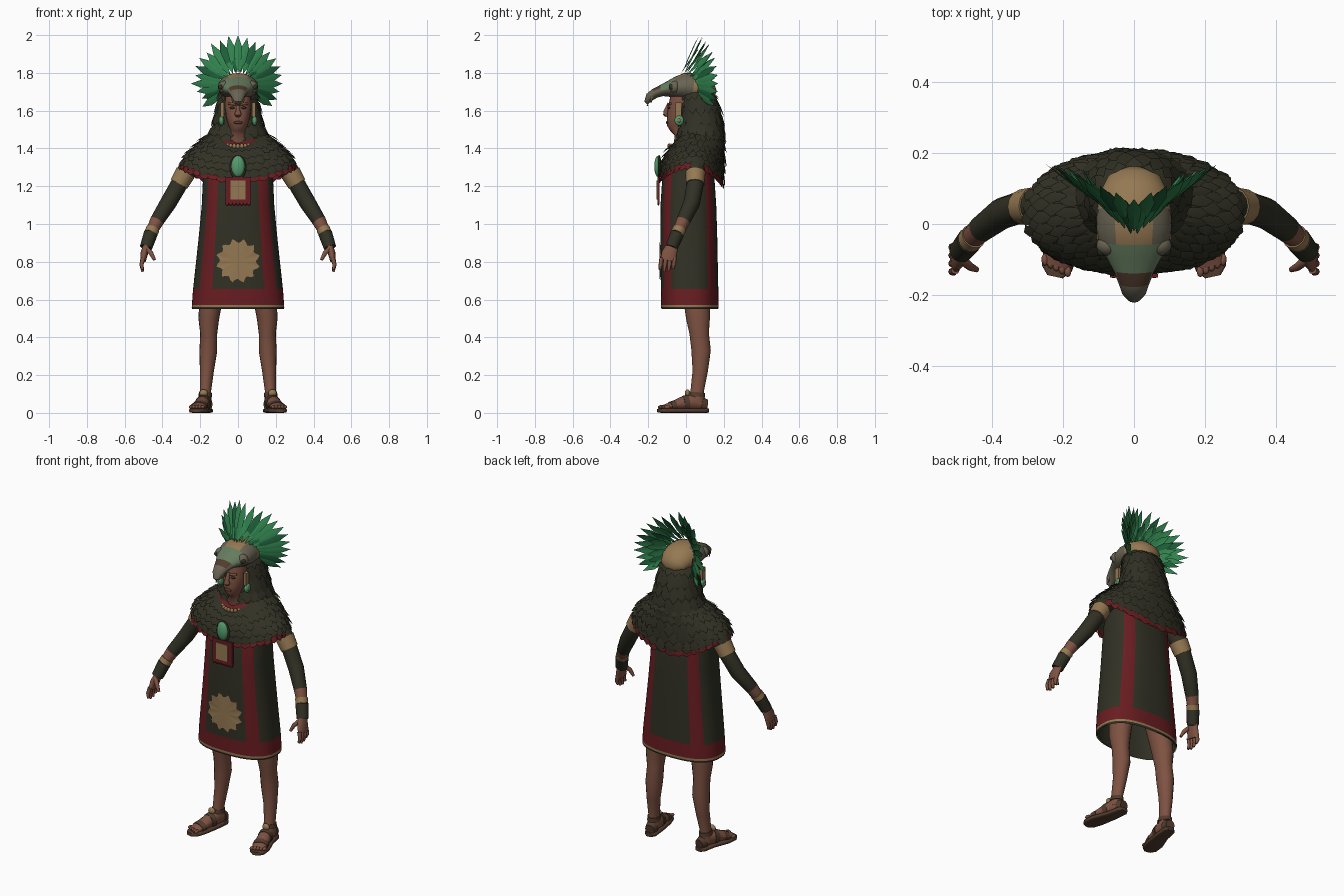
import bpy, bmesh, math, random
from mathutils import Vector, Matrix

random.seed(4)
if "Cube" in bpy.data.objects:
    bpy.data.objects.remove(bpy.data.objects["Cube"])

COLOURS = {
    "dark_cloth": (.030, .030, .018), "red_cloth": (.14, .012, .015), "skin": (.21, .085, .055),
    "tan_gold": (.30, .19, .085), "feather_green": (.03, .22, .075), "deep_green": (.012, .11, .04),
    "jade": (.09, .33, .15), "bone_grey": (.14, .125, .085), "mossy_bone": (.13, .20, .115),
    "leather": (.085, .045, .027)}
NAMES = list(COLOURS)
DARK, RED, SKIN, TAN, GREEN, DEEP, JADE, BONE, MOSS, LEATHER = range(10)
MATS = []
for mat_name, rgb in COLOURS.items():
    m = bpy.data.materials.new(mat_name)
    m.use_nodes = True
    m.diffuse_color = (*rgb, 1)
    m.node_tree.nodes["Principled BSDF"].inputs["Base Color"].default_value = (*rgb, 1)
    MATS.append(m)


def finish(name, bm, angle=50, fix=True):
    """Turn a bmesh into an object, keeping only the materials it uses."""
    if fix:
        bmesh.ops.recalc_face_normals(bm, faces=bm.faces)
    used = sorted({f.material_index for f in bm.faces})
    for f in bm.faces:
        f.material_index = used.index(f.material_index)
    me = bpy.data.meshes.new(name)
    bm.to_mesh(me)
    bm.free()
    for i in used:
        me.materials.append(MATS[i])
    me.shade_smooth()
    me.set_sharp_from_angle(angle=math.radians(angle))
    ob = bpy.data.objects.new(name, me)
    bpy.context.collection.objects.link(ob)


def power(v, p):
    return math.copysign(abs(v) ** (2 / p), v)


def section(rx, yf, yb, zf, zs=None, zb=None, n=32, p=2.2):
    """Horizontal oval whose height may differ at front, side and back."""
    zs, zb = zs or zf, zb or zf
    ring = []
    for j in range(n):
        c, s = math.cos(math.tau * j / n), math.sin(math.tau * j / n)
        z = zs * c * c + (zf if s < 0 else zb) * s * s
        ring.append(Vector((rx * power(c, p), (yf + yb) / 2 + (yb - yf) / 2 * power(s, p), z)))
    return ring


def skin(name, rings, colour, caps=(True, True)):
    """Join rings; colour is an index or a rule (row, column, centre)."""
    bm = bmesh.new()
    rows = [[bm.verts.new(v) for v in r] for r in rings]
    n = len(rows[0])
    for i in range(len(rows) - 1):
        for j in range(n):
            k = (j + 1) % n
            f = bm.faces.new((rows[i][j], rows[i][k], rows[i + 1][k], rows[i + 1][j]))
            f.material_index = colour(i, j, f.calc_center_median()) if callable(colour) else colour
    for row, cap in zip((rows[0], rows[-1]), caps):
        if cap:
            f = bm.faces.new(row)
            f.material_index = colour(0, 0, f.calc_center_median()) if callable(colour) else colour
    finish(name, bm)


def tube(name, pts, colour, side=1, ref=(0, 1, 0), n=14, p=2):
    """Limb through points (x, y, z, width radius, depth radius)."""
    cen = [Vector((q[0] * side, q[1], q[2])) for q in pts]
    rings = []
    for i, q in enumerate(pts):
        t = (cen[min(i + 1, len(cen) - 1)] - cen[max(i - 1, 0)]).normalized()
        a = Vector(ref)
        a = (a - t * a.dot(t)).normalized()
        b = t.cross(a)
        rings.append([cen[i] + a * q[-1] * power(math.sin(w), p) + b * q[3] * power(math.cos(w), p)
                      for w in (math.tau * j / n for j in range(n))])
    skin(name, rings, colour)


def ball(name, loc, size, colour):
    bm = bmesh.new()
    bmesh.ops.create_uvsphere(bm, u_segments=16, v_segments=10, radius=1,
                              matrix=Matrix.Translation(loc) @ Matrix.Diagonal((*size, 1)))
    for f in bm.faces:
        f.material_index = colour
    finish(name, bm)


def box(name, loc, size, colour):
    bm = bmesh.new()
    bmesh.ops.create_cube(bm, size=1, matrix=Matrix.Translation(loc) @ Matrix.Diagonal((*size, 1)))
    for f in bm.faces:
        f.material_index = colour
    finish(name, bm)


def leaf(bm, base, tip, side, up, colour):
    """A ridged feather from base to tip."""
    def at(t, w, h):
        return bm.verts.new(base.lerp(tip, t) + side * w + up * h)
    b, e = at(0, 0, 0), at(1, 0, 0)
    m1, m2 = at(.35, 0, .2), at(.7, 0, .2)
    for s in (-1, 1):
        o1, o2 = at(.35, .8 * s, 0), at(.7, s, 0)
        for vs in ((b, m1, o1), (o1, m1, m2, o2), (o2, m2, e)):
            bm.faces.new(vs if s > 0 else vs[::-1]).material_index = colour


def plumage(name, rings, lift, overlap, colour):
    """Cover neighbouring rings, listed bottom to top, with overlapping leaves."""
    bm = bmesh.new()
    for i in range(1, len(rings)):
        n = len(rings[i])
        for j in range(i % 2, n, 2):
            low, top = rings[i - 1][j], rings[i][j]
            side = (rings[i - 1][(j + 1) % n] - rings[i - 1][j - 1]) * .55
            out = side.cross(top - low).normalized()
            tip = top.lerp(low, overlap * random.uniform(.85, 1.15)) + out * lift * random.uniform(.7, 1.3)
            leaf(bm, top, tip, side, out * lift, colour)
    finish(name, bm, 20, fix=False)


# Tunic with red hem, four red stripes and a dark lining
PROFILE = [(.55, .243, -.13, .17), (.56, .245, -.132, .172), (.572, .244, -.132, .172), (.655, .238, -.133, .171),
           (.8, .222, -.135, .168), (.95, .206, -.136, .165), (1.1, .192, -.135, .16), (1.25, .185, -.125, .15),
           (1.36, .17, -.09, .13)]


def tunic_colour(i, j, c):
    q = math.degrees(math.asin(abs(math.sin(math.radians(j * 5 + 2.5)))))
    if i < 3:
        return (DARK, TAN, RED)[i]
    return RED if 35 < q < 60 else DARK


skin("tunic", [section(rx, f, b, z, n=72, p=2.5) for z, rx, f, b in PROFILE], tunic_colour, (False, True))
skin("tunic_lining", [section(rx - .006, f + .006, b - .006, z + .001, p=2.5) for z, rx, f, b in PROFILE[:6]],
     DARK, (False, True))

# Sun emblem lying on the tunic front
bm = bmesh.new()
centre = bm.verts.new((0, -.141, .805))
rim = []
for k in range(48):
    a, r = math.tau * k / 48, (.095, .108, .118, .1)[k % 4]
    x = r * math.cos(a)
    rim.append(bm.verts.new((x, .017 - .157 * (1 - abs(x / .222) ** 2.5) ** .4, .805 + r * math.sin(a))))
for k in range(48):
    bm.faces.new((centre, rim[k], rim[(k + 1) % 48])).material_index = TAN
finish("sun_emblem", bm)

# Feathered shoulder cape with red scalloped edge
CAPE = [section(*r, n=72) for r in (
    (.295, -.13, .19, 1.225, 1.295, 1.195), (.298, -.132, .195, 1.25, 1.325, 1.23),
    (.285, -.132, .198, 1.285, 1.355, 1.28), (.26, -.128, .2, 1.32, 1.385, 1.34),
    (.225, -.118, .2, 1.355, 1.415, 1.4), (.185, -.1, .195, 1.385, 1.45, 1.45),
    (.13, -.08, .18, 1.41, 1.49, 1.5))]
skin("cape", CAPE, lambda i, j, c: RED if i == 0 else DARK, (False, True))
plumage("cape_feathers", CAPE[1:], .012, 1.5, DARK)
plumage("cape_red_edge", CAPE[:2], .014, 1.25, RED)

# Long hair
HAIR = [section(*r, n=36) for r in (
    (.19, -.06, .2, 1.41), (.155, -.045, .2, 1.47), (.132, -.035, .195, 1.53),
    (.118, -.03, .182, 1.6), (.105, -.03, .16, 1.67), (.08, -.02, .12, 1.72))]
skin("hair", HAIR, DARK)
plumage("hair_locks", HAIR, .009, 1.4, DARK)

# Head, face and jewellery
skin("head", [section(rx, f, .05, z, n=24) for z, rx, f in (
    (1.39, .062, -.068), (1.47, .052, -.06), (1.495, .038, -.085), (1.52, .05, -.1),
    (1.56, .062, -.101), (1.62, .07, -.095), (1.69, .067, -.08))], SKIN)
tube("nose", [(0, -.09, 1.64, .009, .008), (0, -.106, 1.6, .012, .012), (0, -.108, 1.58, .019, .014),
              (0, -.1, 1.57, .012, .008)], SKIN)
ball("mouth", (0, -.099, 1.537), (.024, .008, .008), LEATHER)
for s, label in ((1, "left"), (-1, "right")):
    ball(label + "_eye", (s * .03, -.09, 1.615), (.014, .008, .007), DARK)
    tube(label + "_brow", [(.012, -.096, 1.633, .006, .006), (.05, -.082, 1.637, .006, .006)], SKIN, s)
    box(label + "_ear_hanging", (s * .083, -.04, 1.605), (.018, .03, .075), TAN)
    ball(label + "_ear_disc", (s * .088, -.036, 1.548), (.014, .025, .027), JADE)
    ball(label + "_ear_stud", (s * .1, -.036, 1.548), (.006, .01, .01), TAN)
for k in range(-5, 6):
    a = k * .27
    ball("necklace_bead", (.075 * math.sin(a), -.015 - .075 * math.cos(a), 1.412), (.011, .009, .014), TAN)

# Chest pendant
box("pendant_cloth", (0, -.146, 1.18), (.134, .01, .14), RED)
box("pendant_panel", (0, -.152, 1.18), (.08, .008, .1), TAN)
for k in range(7):
    ball("pendant_fringe", (-.057 + .019 * k, -.146, 1.11), (.01, .006, .012), RED)
ball("pendant_mount", (0, -.142, 1.3), (.044, .012, .066), DARK)
ball("pendant_jade", (0, -.148, 1.305), (.036, .02, .056), JADE)


# Beaked headdress
def mask_colour(i, j, c):
    if c.y > .045 or (c.y > -.07 and abs(c.x) < .05 and c.z > 1.74):
        return TAN
    if c.y < -.06 and c.z > 1.71:
        return LEATHER if -.17 < c.y < -.135 else MOSS
    return BONE


tube("headdress_mask", [
    (0, .155, 1.685, .03, .02), (0, .13, 1.695, .075, .05), (0, .09, 1.715, .095, .068), (0, .04, 1.722, .104, .077),
    (0, -.01, 1.727, .106, .072), (0, -.05, 1.72, .1, .06), (0, -.09, 1.715, .08, .043), (0, -.13, 1.706, .058, .03),
    (0, -.165, 1.692, .044, .026), (0, -.192, 1.672, .034, .024), (0, -.207, 1.645, .02, .014),
    (0, -.204, 1.625, .008, .006)], mask_colour, ref=(0, 0, 1), n=24)
for s, label in ((1, "left"), (-1, "right")):
    ball(label + "_mask_eye_ridge", (s * .072, -.06, 1.725), (.034, .03, .034), BONE)
    ball(label + "_mask_eye", (s * .09, -.075, 1.725), (.014, .016, .015), DARK)
    tube(label + "_mask_fang", [(.03, -.18, 1.672, .007, .007), (.028, -.185, 1.64, .002, .002)], TAN, s)

# Fan of head feathers, two layers
for name, count, reach, shift, width in (("crest_back", 23, .262, 0, .021), ("crest_front", 18, .2, -.015, .019)):
    bm = bmesh.new()
    for k in range(count):
        a = math.radians(-32 + 244 * k / (count - 1))
        c, s = math.cos(a), math.sin(a)
        r = (reach - (.045 if s < 0 else .015 * abs(c))) * random.uniform(.93, 1.03)
        if abs(c) < .01:
            r = reach
        base = Vector((.07 * c, -.02 + .06 * abs(c) + shift, 1.738 + .06 * s))
        tip = Vector((r * c, .07 + .1 * abs(c) + shift, 1.738 + r * s))
        leaf(bm, base, tip, Vector((-s, 0, c)) * width, Vector((0, -.025, 0)), DEEP if k % 4 == 1 else GREEN)
    finish(name, bm, 25, fix=False)

# Arms, hands, legs and sandals, mirrored
ARM = [(.21, .05, 1.36, .05), (.27, .05, 1.285, .05), (.315, .048, 1.205, .045), (.37, .03, 1.11, .044),
       (.43, -.015, 1.015, .037), (.455, -.038, .965, .031), (.485, -.075, .88, .028)]
LEG = [(.11, .05, .75, .07, .08), (.145, .058, .58, .06, .07), (.155, .064, .5, .055, .064),
       (.155, .07, .42, .045, .052), (.157, .08, .33, .047, .052), (.165, .075, .22, .037, .041),
       (.172, .06, .12, .03, .036), (.175, .055, .05, .034, .044)]
FOOT = [(.166, .105, .045, .026, .026), (.175, .05, .058, .036, .045), (.19, -.02, .05, .037, .036),
        (.206, -.08, .036, .041, .021), (.216, -.118, .03, .038, .012)]
SOLE = [(.166, .12, .012, .02, .011), (.168, .1, .012, .036, .012), (.18, .02, .012, .04, .012),
        (.205, -.07, .012, .05, .012), (.217, -.125, .012, .043, .012), (.222, -.148, .012, .022, .01)]
for s, label in ((1, "left_"), (-1, "right_")):
    tube(label + "arm", ARM, lambda i, j, c: SKIN if i == 4 else DARK, s)
    tube(label + "arm_band", [(.277, .05, 1.272, .054), (.312, .048, 1.212, .05)], TAN, s)
    tube(label + "wrist_band", [(.45, -.034, .975, .036), (.462, -.046, .95, .035)], TAN, s)
    tube(label + "cuff", [(.462, -.046, .95, .037), (.487, -.077, .875, .033)], DARK, s)
    tube(label + "palm", [(.482, -.07, .89, .02, .03), (.496, -.088, .845, .02, .042),
                          (.503, -.095, .805, .015, .042)], SKIN, s)
    for k in range(4):
        y, drop = -.13 + .023 * k, (.01, 0, .003, .015)[k]
        tube(label + "finger", [(.502, y, .82, .012, .011), (.511, y - .004, .785, .011, .011),
                                (.505, y - .008, .748 + drop, .007, .007)], SKIN, s, n=8)
    tube(label + "thumb", [(.485, -.1, .87, .014, .014), (.46, -.12, .845, .012, .012),
                           (.442, -.128, .81, .008, .008)], SKIN, s, n=8)
    tube(label + "leg", LEG, SKIN, s, n=18)
    tube(label + "sandal_sole", SOLE, LEATHER, s, (0, 0, 1), 20, 4)
    tube(label + "foot", FOOT, SKIN, s, (0, 0, 1), 18)
    for k in range(5):
        ball(label + "toe", (s * (.186 + .016 * k), -.132 + .008 * k, .031), (.01, .017, .01), SKIN)
    tube(label + "ankle_strap", [(.174, .058, .085, .036, .044), (.173, .06, .108, .034, .041)], LEATHER, s)
    tube(label + "toe_strap", [(.2, -.058, .039, .044, .029), (.208, -.085, .034, .045, .024)],
         LEATHER, s, (0, 0, 1))
    tube(label + "instep_strap", [(.182, .012, .053, .041, .045), (.189, -.015, .05, .041, .04)],
         LEATHER, s, (0, 0, 1))
    tube(label + "heel_guard", [(.166, .112, .04, .028, .03), (.17, .08, .045, .036, .04)], LEATHER, s, (0, 0, 1))
    ball(label + "strap_knot", (s * .182, .008, .105), (.022, .014, .02), TAN)
